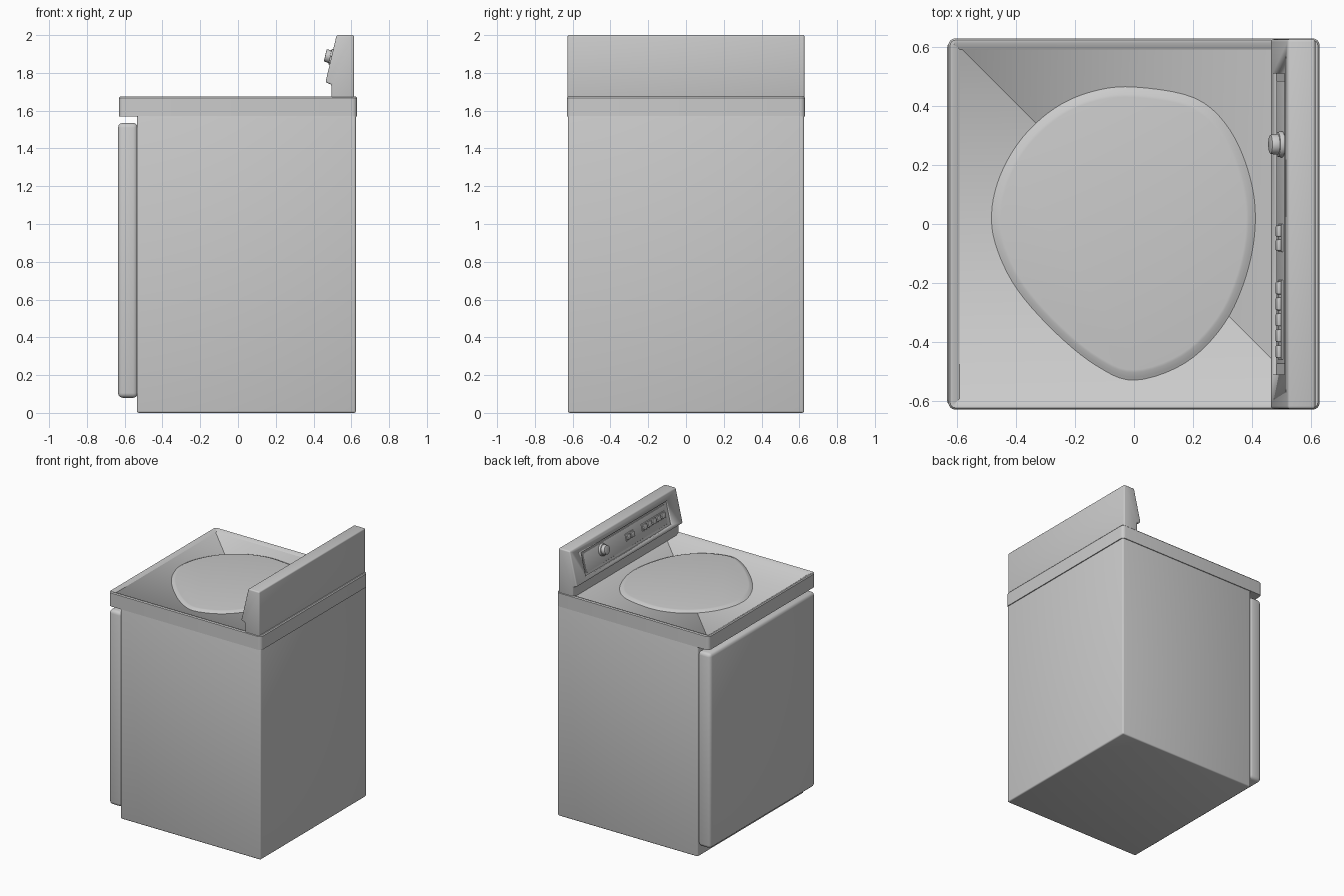
import bpy, bmesh, math
from mathutils import Matrix, Vector

if "Cube" in bpy.data.objects:
    bpy.data.objects.remove(bpy.data.objects["Cube"])


def finish(name, bm, matrix=None, bevel=0.0, segments=3):
    if matrix:
        bm.transform(matrix)
    bmesh.ops.recalc_face_normals(bm, faces=bm.faces)
    me = bpy.data.meshes.new(name)
    bm.to_mesh(me)
    bm.free()
    ob = bpy.data.objects.new(name, me)
    bpy.context.collection.objects.link(ob)
    bpy.ops.object.select_all(action='DESELECT')
    ob.select_set(True)
    bpy.context.view_layer.objects.active = ob
    if bevel:
        m = ob.modifiers.new("bevel", 'BEVEL')
        m.width, m.segments, m.limit_method = bevel, segments, 'ANGLE'
        m.angle_limit = math.radians(30)
        bpy.ops.object.modifier_apply(modifier=m.name)
    bpy.ops.object.shade_smooth_by_angle(angle=math.radians(35))
    return ob


def box_mesh(lo, hi):
    bm = bmesh.new()
    bmesh.ops.create_cube(bm, size=1)
    for v in bm.verts:
        v.co = Vector([lo[i] + (v.co[i] + 0.5) * (hi[i] - lo[i]) for i in range(3)])
    return bm


def box(name, lo, hi, bevel=0.0, matrix=None):
    return finish(name, box_mesh(lo, hi), matrix, bevel)


# Cabinet and front panel
box("cabinet", (-0.535, -0.625, 0), (0.624, 0.625, 1.575), 0.01)
box("front_panel", (-0.635, -0.62, 0.08), (-0.53, 0.62, 1.535), 0.025)

# Top deck: rounded slab with a shallow sunken surface
bm = box_mesh((-0.63, -0.63, 1.568), (0.63, 0.63, 1.675))
up = [e for e in bm.edges if abs(e.verts[0].co.z - e.verts[1].co.z) > 0.05]
bmesh.ops.bevel(bm, geom=up, offset=0.025, segments=4, profile=0.5, affect='EDGES')
top = max(bm.faces, key=lambda f: f.calc_center_median().z)
bmesh.ops.inset_region(bm, faces=[top], thickness=0.006, depth=0.0)
for v in top.verts:
    v.co.z = 1.675
for f in bm.faces:
    if f is not top and f.calc_center_median().z > 1.67:
        for v in f.verts:
            if v not in top.verts:
                v.co.z = 1.668
bmesh.ops.inset_region(bm, faces=[top], thickness=0.01, depth=0.0)
bmesh.ops.inset_region(bm, faces=[top], thickness=0.022, depth=-0.014)
finish("top_deck", bm)

# Egg-shaped lid with a soft sloping border
pts = [(0, .43), (.19, .395), (.3, .295), (.365, .14), (.38, -.01), (.35, -.17),
       (.28, -.32), (.16, -.44), (0, -.495), (-.12, -.45), (-.25, -.345),
       (-.37, -.21), (-.435, -.08), (-.452, .03), (-.425, .15), (-.355, .27),
       (-.25, .365), (-.13, .417)]
curve = []
n = len(pts)
for i in range(n):
    a, b, c, d = [Vector(pts[(i + k) % n]) for k in (-1, 0, 1, 2)]
    for s in range(5):
        t = s / 5
        curve.append(0.5 * (2 * b + (c - a) * t + (2 * a - 5 * b + 4 * c - d) * t * t
                            + (3 * b - a - 3 * c + d) * t ** 3))
bm = bmesh.new()
centre = Vector((-0.035, -0.03))
rings = []
for scale, z in ((1.075, 1.655), (1.075, 1.661), (1.055, 1.665), (1.02, 1.6725), (1.0, 1.674)):
    rings.append([bm.verts.new((*(centre + (p - centre) * scale), z)) for p in curve])
for lo, hi in zip(rings, rings[1:]):
    for i in range(len(lo)):
        j = (i + 1) % len(lo)
        bm.faces.new((lo[i], lo[j], hi[j], hi[i]))
bm.faces.new(rings[-1])
bm.faces.new(rings[0][::-1])
finish("lid", bm)

# Control console: side profile extruded across the width
profile = [(0.495, 1.655), (0.495, 1.738), (0.463, 1.75), (0.522, 2.0),
           (0.615, 2.0), (0.615, 1.655)]
bm = bmesh.new()
face = bm.faces.new([bm.verts.new((x, -0.627, z)) for x, z in profile])
ext = bmesh.ops.extrude_face_region(bm, geom=[face])["geom"]
for v in ext:
    if isinstance(v, bmesh.types.BMVert):
        v.co.y = 0.627
console = finish("console", bm, bevel=0.009)

# Local frame of the sloping console face: X outward, Z up the slope
v = Vector((0.059, 0, 0.25)).normalized()
nrm = Vector((-v.z, 0, v.x))
frame = Matrix((nrm, v.cross(nrm), v)).transposed().to_4x4()
frame.translation = (0.4925, 0, 1.875)

# Recess for the control panel
cutter = box("recess_cutter", (-0.014, -0.51, -0.098), (0.05, 0.51, 0.077), 0, frame)
cutter.hide_render = True
mod = console.modifiers.new("recess", 'BOOLEAN')
mod.operation, mod.object, mod.solver = 'DIFFERENCE', cutter, 'EXACT'
bpy.context.view_layer.objects.active = console
bpy.ops.object.modifier_apply(modifier=mod.name)
bpy.data.objects.remove(cutter)

# Panel plate, button strips and buttons
box("control_plate", (-0.018, -0.485, -0.078), (-0.008, 0.475, 0.06), 0.002, frame)
for name, y0, y1, count in (("small", 0.0, 0.095, 2), ("main", 0.19, 0.46, 5)):
    box(name + "_button_strip", (-0.012, y0, -0.03), (-0.003, y1, 0.022), 0.002, frame)
    step = (y1 - y0) / count
    for i in range(count):
        yc = y0 + (i + 0.5) * step
        box(f"{name}_button_{i + 1}", (-0.008, yc - step * 0.4, -0.022),
            (0.008, yc + step * 0.4, 0.014), 0.004, frame)

# Rotary knob: skirt, grip and cap
knob = frame @ Matrix.Translation((0, -0.27, 0.01)) @ Matrix.Rotation(math.pi / 2, 4, 'Y')
for name, r1, r2, a, b in (("knob_skirt", 0.045, 0.042, -0.010, 0.008),
                           ("knob_grip", 0.036, 0.032, 0.006, 0.034)):
    bm = bmesh.new()
    bmesh.ops.create_cone(bm, cap_ends=True, segments=32, radius1=r1, radius2=r2, depth=b - a)
    bm.transform(Matrix.Translation((0, 0, (a + b) / 2)))
    finish(name, bm, knob, 0.003, 2)
